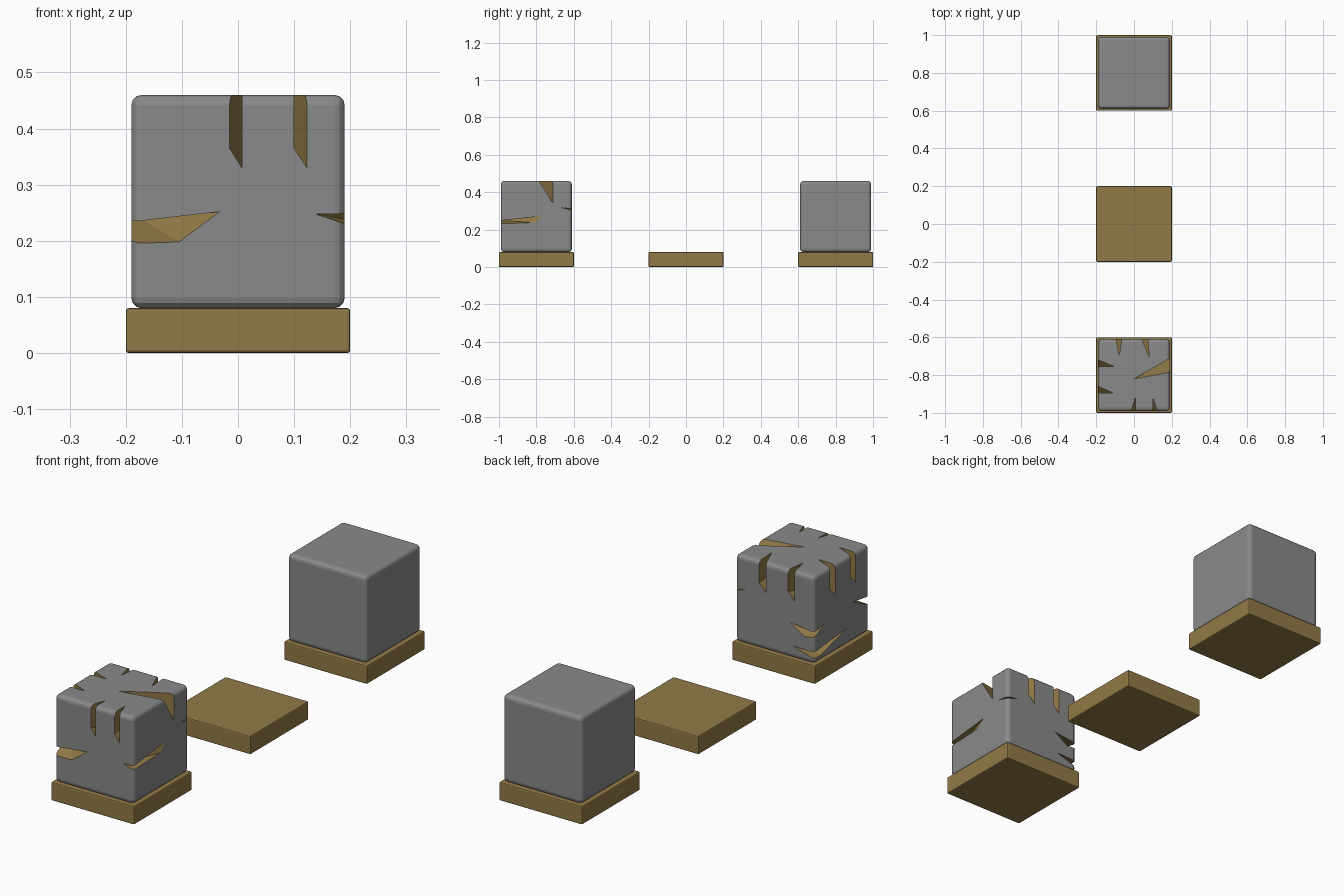
import bpy, bmesh
from mathutils import Vector

if "Cube" in bpy.data.objects:
    bpy.data.objects.remove(bpy.data.objects["Cube"])


def material(name, colour):
    m = bpy.data.materials.new(name)
    m.diffuse_color = (*colour, 1)
    m.use_nodes = True
    m.node_tree.nodes["Principled BSDF"].inputs["Base Color"].default_value = m.diffuse_color
    return m


BROWN = material("ochre", (0.285, 0.193, 0.061))
GREY = material("stone", (0.253, 0.253, 0.253))
H = 0.19        # half width of the stone block
CY = -0.8       # centre of the cracked block
TOP = 0.46


def box(name, size, centre, radius, segments, mats):
    bm = bmesh.new()
    bmesh.ops.create_cube(bm, size=1)
    for v in bm.verts:
        v.co = Vector(a * b for a, b in zip(v.co, size))
    bmesh.ops.bevel(bm, geom=bm.edges[:], offset=radius, segments=segments,
                    profile=0.5, affect='EDGES')
    bmesh.ops.translate(bm, verts=bm.verts, vec=centre)
    return finish(name, bm, mats)


def finish(name, bm, mats):
    me = bpy.data.meshes.new(name)
    bm.to_mesh(me)
    bm.free()
    for m in mats:
        me.materials.append(m)
    ob = bpy.data.objects.new(name, me)
    bpy.context.collection.objects.link(ob)
    return ob


def cut(target, pts):
    """Subtract the convex hull of pts; cut faces become ochre."""
    bm = bmesh.new()
    for p in pts:
        bm.verts.new((p[0], p[1] + CY, p[2]))
    res = bmesh.ops.convex_hull(bm, input=bm.verts)
    junk = {v for v in res["geom_interior"] + res["geom_unused"]
            if isinstance(v, bmesh.types.BMVert)}
    bmesh.ops.delete(bm, geom=list(junk), context='VERTS')
    bmesh.ops.dissolve_limit(bm, angle_limit=0.001, verts=bm.verts, edges=bm.edges)
    bmesh.ops.recalc_face_normals(bm, faces=bm.faces)
    for f in bm.faces:
        f.material_index = 1
    cutter = finish("crack_cutter", bm, [GREY, BROWN])
    cutter.hide_render = True
    mod = target.modifiers.new("crack", 'BOOLEAN')
    mod.operation, mod.solver, mod.object = 'DIFFERENCE', 'EXACT', cutter
    mod.material_mode = 'INDEX'
    bpy.context.view_layer.objects.active = target
    bpy.ops.object.modifier_apply(modifier=mod.name)
    bpy.data.objects.remove(cutter)


def slot(target, axis, side, short, long, tip, depth):
    """Vertical crack at the top edge of one side face."""
    pts = []
    slope = -0.035 / (long - short)
    grow = (depth + 0.03) / depth
    out = [(tip + (u - tip) * grow, H + 0.03) for u in (short, long)]
    for u, d in out + [(tip, H - depth)]:
        for z in (TOP + 0.04, 0.365 + slope * (u - short)):
            pts.append((u, side * d, z) if axis == 'y' else (side * d, u, z))
    cut(target, pts)


def corner_crack(target, sx, sy, zt, zb, on_y, on_x):
    """Wedge round a vertical corner: on_y = (x, z) points, on_x = (y, z) points."""
    pts = [(sx * (H + .01), sy * (H + .01), z) for z in (zt, zb)]
    pts += [(x, sy * H, z) for x, z in on_y]
    pts += [(sx * H, y, z) for y, z in on_x]
    cut(target, pts)


# Three base slabs
for name, y in (("front_base", -0.8), ("middle_base", 0), ("back_base", 0.8)):
    box(name, (0.4, 0.4, 0.08), (0, y, 0.04), 0.005, 2, [BROWN])

# Intact block
box("intact_block", (0.38, 0.38, 0.38), (0, 0.8, 0.27), 0.018, 3, [GREY])

# Cracked block
block = box("cracked_block", (0.38, 0.38, 0.38), (0, CY, 0.27), 0.018, 3, [GREY, BROWN])
slot(block, 'y', -1, -0.015, 0.007, 0.007, 0.07)
slot(block, 'y', -1, 0.100, 0.123, 0.100, 0.07)
slot(block, 'y', 1, -0.065, -0.095, -0.078, 0.085)
slot(block, 'y', 1, 0.075, 0.042, 0.080, 0.095)
slot(block, 'x', -1, 0.080, 0.045, 0.045, 0.085)
slot(block, 'x', -1, -0.060, -0.095, -0.095, 0.08)

# Long crack across the top
cut(block, [(0, -0.02, TOP), (0, -0.02, TOP + .04),
            (0.22, 0.02, TOP), (0.22, 0.02, TOP + .04),
            (0.22, 0.105, TOP + .04), (0.19, 0.09, 0.34), (0.22, 0.105, 0.33)])

# Cracks round the corners
corner_crack(block, -1, -1, 0.231, 0.19, [(-0.033, 0.252), (-0.105, 0.198)], [(-0.08, 0.25)])
corner_crack(block, 1, -1, 0.247, 0.227, [(0.138, 0.248)], [(0.03, 0.272), (-0.01, 0.238)])
corner_crack(block, 1, 1, 0.308, 0.297, [(0.135, 0.317)], [(0.13, 0.318)])
corner_crack(block, -1, 1, 0.215, 0.19, [(-0.075, 0.233), (-0.14, 0.19)], [(0.116, 0.232)])
corner_crack(block, -1, 1, 0.13, 0.10, [(-0.085, 0.135)], [(-0.038, 0.155), (0.14, 0.105)])
